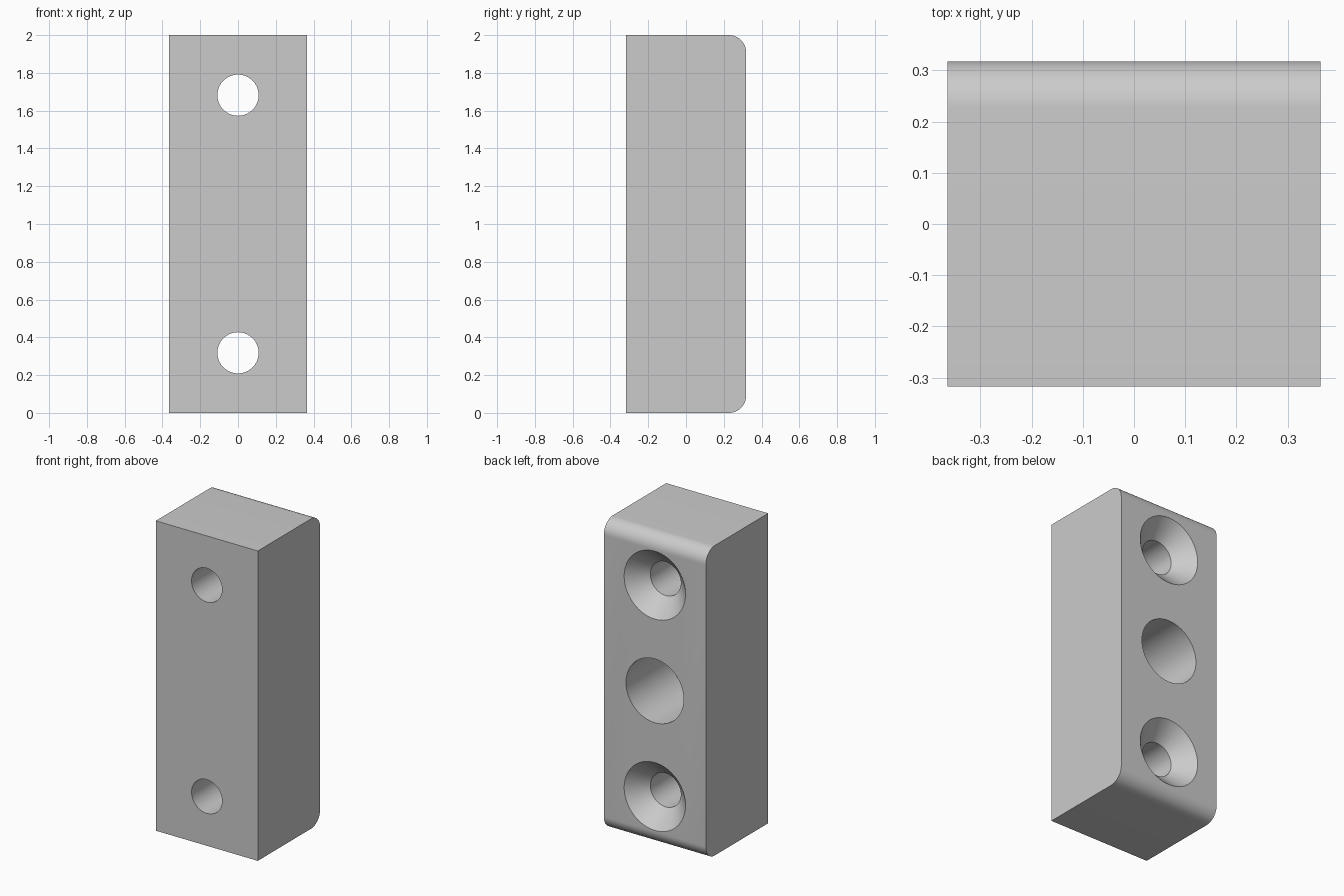
import bpy
import bmesh
import math
from mathutils import Matrix

if "Cube" in bpy.data.objects:
    bpy.data.objects.remove(bpy.data.objects["Cube"])

HALF_W, HALF_D, HEIGHT = 0.364, 0.318, 2.0
FILLET = 0.091
BORE_R, SINK_R = 0.109, 0.219
POCKET_R, POCKET_DEPTH = 0.206, 0.455
HOLE_Z = (0.318, 1.682)

grey = bpy.data.materials.new("plain grey")
grey.diffuse_color = (0.6, 0.6, 0.6, 1)
grey.use_nodes = True
grey.node_tree.nodes["Principled BSDF"].inputs["Base Color"].default_value = grey.diffuse_color


def make_object(name, bm):
    bmesh.ops.recalc_face_normals(bm, faces=bm.faces)
    mesh = bpy.data.meshes.new(name)
    bm.to_mesh(mesh)
    bm.free()
    mesh.materials.append(grey)
    obj = bpy.data.objects.new(name, mesh)
    bpy.context.collection.objects.link(obj)
    return obj


def turned_cutter(name, z, profile, sides=64):
    """Capped solid of (y, radius) rings around an axis along y."""
    bm = bmesh.new()
    rings = []
    for y, r in profile:
        rings.append([bm.verts.new((r * math.cos(a), y, z + r * math.sin(a)))
                      for a in (2 * math.pi * i / sides for i in range(sides))])
    for a, b in zip(rings, rings[1:]):
        for i in range(sides):
            j = (i + 1) % sides
            bm.faces.new((a[i], a[j], b[j], b[i]))
    bm.faces.new(rings[0])
    bm.faces.new(rings[-1])
    return make_object(name, bm)


# Block: side profile with rounded back edges, extruded across the width
bm = bmesh.new()
outline = [(-HALF_D, HEIGHT), (-HALF_D, 0)]
for centre_z, start in ((FILLET, -90), (HEIGHT - FILLET, 0)):
    for i in range(17):
        a = math.radians(start + 90 * i / 16)
        outline.append((HALF_D - FILLET + FILLET * math.cos(a),
                        centre_z + FILLET * math.sin(a)))
side = bm.faces.new([bm.verts.new((-HALF_W, y, z)) for y, z in outline])
grown = bmesh.ops.extrude_face_region(bm, geom=[side])
bmesh.ops.translate(bm, vec=(2 * HALF_W, 0, 0),
                    verts=[v for v in grown["geom"] if isinstance(v, bmesh.types.BMVert)])
block = make_object("mounting_block", bm)

# Countersunk through holes and the blind centre pocket
over = 0.05
sink_floor = HALF_D - (SINK_R - BORE_R)
cutters = [turned_cutter("screw_hole_cutter", z,
                         [(-HALF_D - over, BORE_R), (sink_floor, BORE_R),
                          (HALF_D + over, SINK_R + over)]) for z in HOLE_Z]
cutters.append(turned_cutter("pocket_cutter", HEIGHT / 2,
                             [(HALF_D - POCKET_DEPTH, POCKET_R), (HALF_D + over, POCKET_R)]))

bpy.context.view_layer.objects.active = block
block.select_set(True)
for cutter in cutters:
    cut = block.modifiers.new("cut", 'BOOLEAN')
    cut.operation = 'DIFFERENCE'
    cut.solver = 'EXACT'
    cut.object = cutter
    bpy.ops.object.modifier_apply(modifier=cut.name)
    bpy.data.objects.remove(cutter)

bpy.ops.object.shade_smooth_by_angle(angle=math.radians(30))
